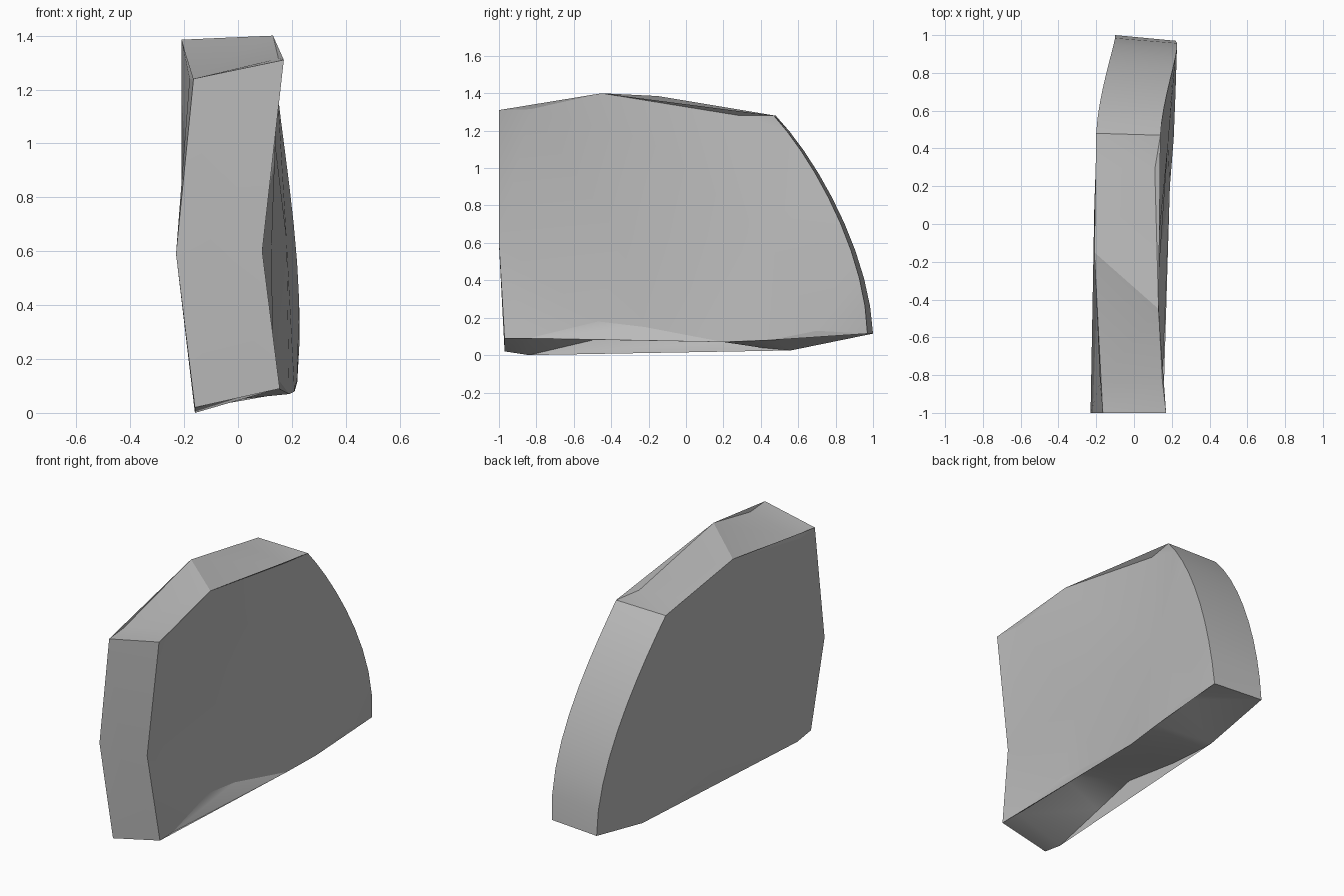
import bpy
import bmesh
from mathutils import Vector
from mathutils.geometry import delaunay_2d_cdt, interpolate_bezier

cube = bpy.data.objects.get("Cube")
if cube:
    bpy.data.objects.remove(cube, do_unlink=True)


def make_material(name, color):
    material = bpy.data.materials.new(name)
    material.use_nodes = True
    material.diffuse_color = color
    material.node_tree.nodes["Principled BSDF"].inputs["Base Color"].default_value = color
    return material


def rounded_back(start, handle_a, handle_b, end):
    """Curved back edge, running from the top corner to the bottom corner."""
    return interpolate_bezier(Vector(start), Vector(handle_a), Vector(handle_b), Vector(end), 10)


# Curved back edge of each side
left_rim = rounded_back((.14, .47, 1.28), (.15, .68, 1.05), (.26, .96, .55), (.22, .97, .115))
right_rim = rounded_back((-.2, .48, 1.28), (-.19, .7, 1.05), (-.09, .98, .55), (-.1, 1, .115))

# Chipped underside, from back to front
underside = [
    ((.22, .7, .13), (-.1, .56, .025)),
    ((.21, .45, .08), (-.11, .4, .04)),
    ((.19, .2, .07), (-.13, .2, .07)),
    ((.13, -.22, .15), (-.15, -.22, .145)),
    ((.13, -.47, .18), (-.155, -.5, .08)),
    ((.15, -.84, .09), (-.16, -.84, 0)),
]
# Front edge with its bent middle
front = [
    ((.155, -.97, .09), (-.16, -.97, .02)),
    ((.09, -1, .6), (-.23, -1, .59)),
    ((.17, -1, 1.31), (-.165, -1, 1.24)),
]
# Sloping top, from front to back
top = [
    ((.15, -.83, 1.315), (-.18, -.84, 1.24)),
    ((.13, -.45, 1.4), (-.21, -.15, 1.385)),
    ((.11, .29, 1.28), (-.2, .3, 1.31)),
]
for left_point, right_point in underside + front + top:
    left_rim.append(Vector(left_point))
    right_rim.append(Vector(right_point))

# Shallow bumps inside each broad side
left_bumps = [(.125, -.35, .62), (.12, -.2, 1.15), (.18, .42, .65)]
right_bumps = [(-.21, .1, .65)]

bm = bmesh.new()


def broad_side(rim, bumps):
    """Fill one uneven side and return the vertices of its rim."""
    points = rim + [Vector(p) for p in bumps]
    verts = [bm.verts.new(p) for p in points]
    flat = [p.yz for p in points]
    result = delaunay_2d_cdt(flat, [], [list(range(len(rim)))], 1, 1e-5, True)
    faces, source = result[2], result[3]
    for face in faces:
        bm.faces.new([verts[source[i][0]] for i in face])
    return verts[:len(rim)]


left_verts = broad_side(left_rim, left_bumps)
right_verts = broad_side(right_rim, right_bumps)

# Narrow wall joining the two sides
count = len(left_verts)
for i in range(count):
    j = (i + 1) % count
    bm.faces.new((left_verts[i], left_verts[j], right_verts[j], right_verts[i]))

# Crease dipping across the front
bend = left_rim.index(Vector(front[1][0]))
crease = bm.edges.get((left_verts[bend], right_verts[bend]))
_, dip = bmesh.utils.edge_split(crease, left_verts[bend], .5)
dip.co = (-.09, -.995, .54)

bmesh.ops.triangulate(bm, faces=bm.faces[:])
bmesh.ops.recalc_face_normals(bm, faces=bm.faces[:])

mesh = bpy.data.meshes.new("stone_fragment")
bm.to_mesh(mesh)
bm.free()
mesh.materials.append(make_material("light grey stone", (.5, .5, .5, 1)))
stone = bpy.data.objects.new("stone_fragment", mesh)
bpy.context.collection.objects.link(stone)

bpy.ops.object.select_all(action="DESELECT")
stone.select_set(True)
bpy.context.view_layer.objects.active = stone
bpy.ops.object.shade_smooth_by_angle(angle=.5)
